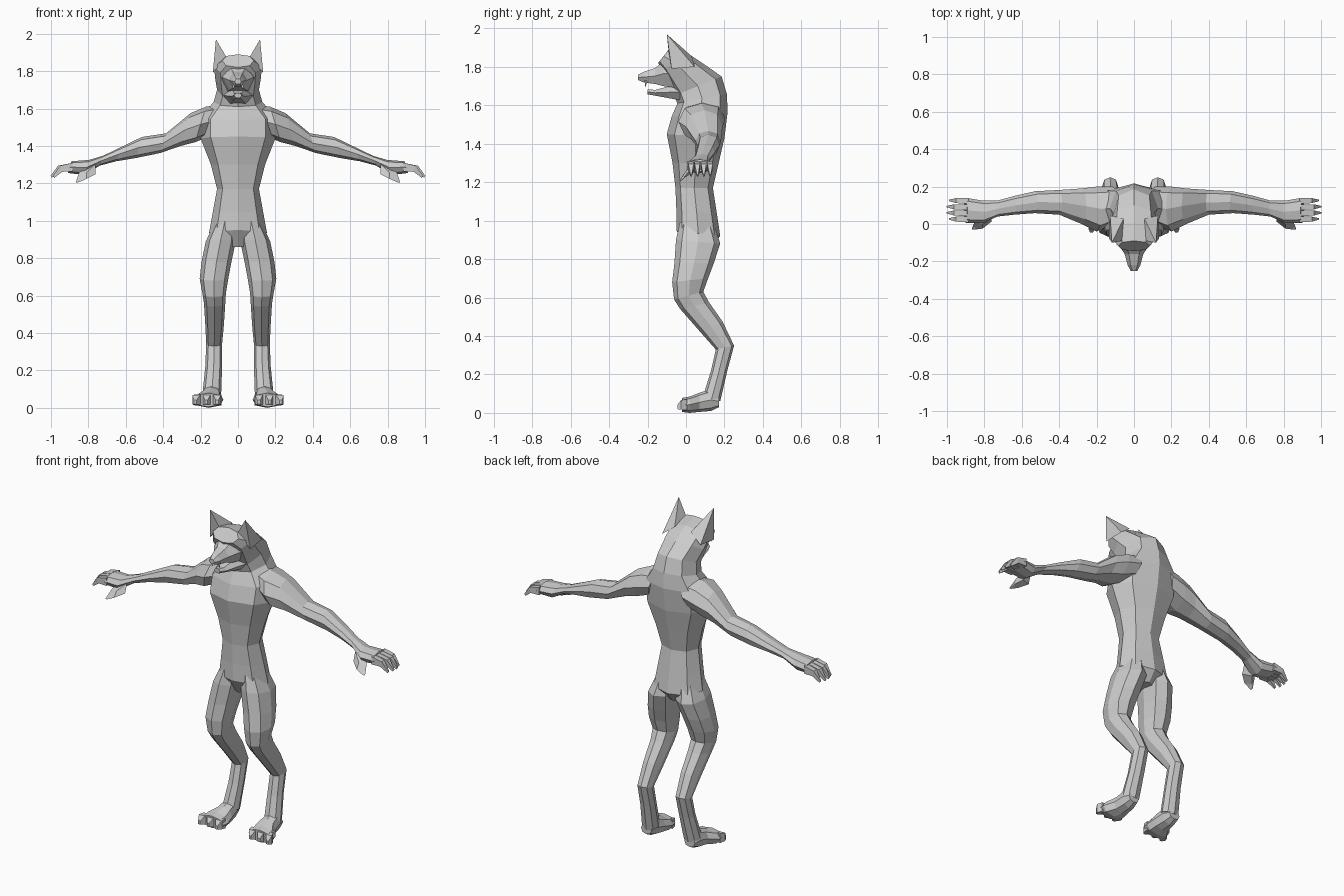
import bpy, bmesh, math
from mathutils import Vector


def loft(name, rings, n=8, mirror=False, power=0.9):
    """Skin flat-faced rings given as (centre, half-axis u, half-axis v)."""
    bm = bmesh.new()
    loops = []
    for c, u, v in rings:
        c, u, v = Vector(c), Vector(u), Vector(v)
        loop = []
        for i in range(n):
            a = 2 * math.pi * i / n + (math.pi / 4 if n == 4 else 0)
            ca, sa = math.cos(a), math.sin(a)
            p = 0.3 if n == 4 else power
            ca = math.copysign(abs(ca) ** p, ca)
            sa = math.copysign(abs(sa) ** p, sa)
            loop.append(bm.verts.new(c + u * ca + v * sa))
        loops.append(loop)
    for a, b in zip(loops, loops[1:]):
        for i in range(n):
            j = (i + 1) % n
            bm.faces.new((a[i], a[j], b[j], b[i]))
    bm.faces.new(loops[0])
    bm.faces.new(loops[-1])
    return finish(name, bm, mirror)


def spike(name, base, tip, mirror=False):
    """Pyramid from a base outline to a single tip."""
    bm = bmesh.new()
    ring = [bm.verts.new(p) for p in base]
    top = bm.verts.new(tip)
    bm.faces.new(ring)
    for i in range(len(ring)):
        bm.faces.new((ring[i], ring[(i + 1) % len(ring)], top))
    return finish(name, bm, mirror)


def finish(name, bm, mirror):
    bmesh.ops.recalc_face_normals(bm, faces=bm.faces)
    me = bpy.data.meshes.new(name)
    bm.to_mesh(me)
    bm.free()
    ob = bpy.data.objects.new(name, me)
    bpy.context.collection.objects.link(ob)
    if mirror:
        ob.modifiers.new("mirror", 'MIRROR').use_clip = False
    return ob


def slab(fy, fz, by, bz, x0, x1):
    """Ring from its front point, back point and x range."""
    c = ((x0 + x1) / 2, (fy + by) / 2, (fz + bz) / 2)
    return c, ((x1 - x0) / 2, 0, 0), (0, (by - fy) / 2, (bz - fz) / 2)


# torso, neck and skull in one skin: front y, z, back y, z, half width
body = [(.0, .86, .13, .86, .05), (-.05, .95, .178, .92, .155),
        (-.05, 1.05, .16, 1.04, .135), (-.055, 1.17, .14, 1.17, .112),
        (-.07, 1.30, .17, 1.30, .145), (-.10, 1.45, .20, 1.43, .20),
        (-.075, 1.54, .217, 1.57, .20), (-.045, 1.61, .212, 1.66, .13),
        (-.06, 1.65, .185, 1.75, .112), (-.09, 1.71, .10, 1.81, .122),
        (-.125, 1.78, .01, 1.87, .128), (-.145, 1.82, -.09, 1.89, .085)]
loft("torso_and_head", [slab(a, b, c, d, -w, w) for a, b, c, d, w in body])

# muzzle and jaw: y, x half width, z low, z high
def snout(name, rows):
    loft(name, [((0, y, (lo + hi) / 2), (w, 0, 0), (0, 0, (hi - lo) / 2))
                for y, w, lo, hi in rows], 6)

snout("muzzle", [(-.05, .105, 1.68, 1.86), (-.115, .08, 1.69, 1.84),
                 (-.16, .05, 1.705, 1.80), (-.22, .034, 1.715, 1.778),
                 (-.25, .018, 1.73, 1.76)])
snout("lower_jaw", [(-.03, .08, 1.62, 1.72), (-.10, .055, 1.635, 1.70),
                    (-.16, .036, 1.648, 1.682), (-.20, .02, 1.655, 1.685)])
for s in (.024,):
    spike("fang", [(s - .008, -.215, 1.73), (s + .008, -.215, 1.73), (s, -.198, 1.73)],
          (s, -.212, 1.695), True)

# ears
spike("ear", [(.062, -.09, 1.875), (.135, -.075, 1.79), (.128, .045, 1.80),
              (.055, .03, 1.855)], (.118, -.10, 1.97), True)

# arms: x, y front, y back, z bottom, z top
arm = [(.11, .0, .20, 1.46, 1.62), (.20, -.04, .20, 1.42, 1.61),
       (.28, .0, .19, 1.40, 1.575), (.40, .05, .182, 1.362, 1.467),
       (.53, .058, .175, 1.335, 1.448), (.64, .05, .15, 1.318, 1.392),
       (.73, .04, .125, 1.295, 1.347), (.81, .005, .125, 1.245, 1.325),
       (.90, .005, .14, 1.255, 1.318)]
loft("arm", [((x, (a + b) / 2, (lo + hi) / 2), (0, (b - a) / 2, 0),
              (-.15 * (hi - lo), 0, (hi - lo) / 2)) for x, a, b, lo, hi in arm],
     8, True)

# fingers with clawed tips, and thumb
for i in range(4):
    y = .024 + .033 * i
    k = .012 if i in (1, 2) else 0
    loft("finger", [((.885, y, 1.286), (0, .017, 0), (0, 0, .026)),
                    ((.945 + k, y + .002, 1.278), (0, .015, 0), (.006, 0, .018)),
                    ((.986 + k, y + .003, 1.235), (0, .004, 0), (.004, 0, .006))],
         4, True)
loft("thumb", [((.79, .03, 1.275), (.03, .01, 0), (0, .01, .03)),
               ((.83, -.005, 1.24), (.022, .01, 0), (0, .012, .018)),
               ((.86, -.025, 1.208), (.006, 0, 0), (0, .006, .004))], 4, True)

# digitigrade legs: front y, z, back y, z, x range
leg = [(-.03, 1.0, .14, 1.0, .02, .12), (-.052, .90, .178, .88, .012, .172),
       (-.06, .78, .145, .78, .035, .195), (-.072, .68, .115, .70, .052, .205),
       (-.062, .59, .09, .63, .065, .19), (-.03, .54, .12, .575, .068, .182),
       (.075, .42, .19, .475, .075, .175), (.155, .33, .25, .35, .085, .17),
       (.13, .22, .215, .22, .085, .175), (.09, .09, .178, .06, .09, .19)]
loft("leg", [slab(*r) for r in leg], 8, True)

# feet: y, x range, z range
foot = [(.172, .11, .18, .03, .09), (.13, .098, .19, .01, .125),
        (.07, .088, .20, .005, .105), (.02, .078, .235, .0, .085),
        (-.02, .085, .235, .005, .078)]
loft("foot", [((( a + b) / 2, y, (lo + hi) / 2), ((b - a) / 2, 0, 0),
               (0, 0, (hi - lo) / 2)) for y, a, b, lo, hi in foot], 8, True)

# toes
for i in range(3):
    x = .112 + .048 * i
    loft("toe", [((x, .005, .042), (.026, 0, 0), (0, 0, .032)),
                 ((x + .008 * i, -.025, .042), (.022, 0, 0), (0, 0, .028)),
                 ((x + .010 * i, -.045, .03), (.008, 0, 0), (0, 0, .012))], 4, True)
